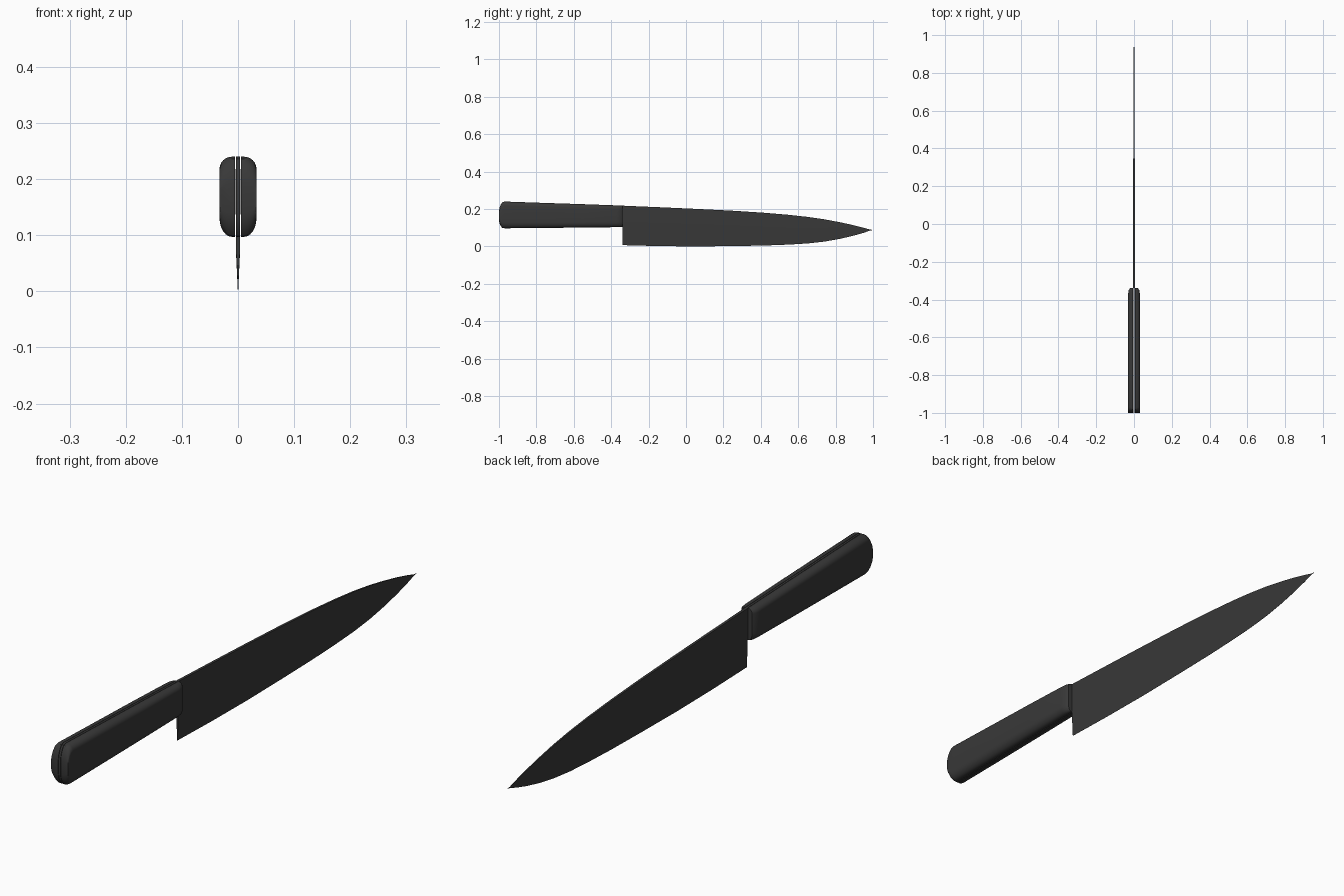
import bpy, bmesh, math

if "Cube" in bpy.data.objects:
    bpy.data.objects.remove(bpy.data.objects["Cube"])

dark = bpy.data.materials.new("dark_finish")
dark.diffuse_color = (0.04, 0.04, 0.04, 1)
dark.use_nodes = True
dark.node_tree.nodes["Principled BSDF"].inputs["Base Color"].default_value = dark.diffuse_color


def loft(name, rings, angle=30):
    """Skin a list of closed rings and cap both ends."""
    bm = bmesh.new()
    vs = [[bm.verts.new(p) for p in ring] for ring in rings]
    n = len(rings[0])
    for a, b in zip(vs, vs[1:]):
        for i in range(n):
            j = (i + 1) % n
            bm.faces.new((a[i], a[j], b[j], b[i]))
    bm.faces.new(vs[0])
    bm.faces.new(vs[-1])
    bmesh.ops.recalc_face_normals(bm, faces=bm.faces)
    me = bpy.data.meshes.new(name)
    bm.to_mesh(me)
    bm.free()
    me.materials.append(dark)
    ob = bpy.data.objects.new(name, me)
    bpy.context.collection.objects.link(ob)
    bpy.ops.object.select_all(action='DESELECT')
    ob.select_set(True)
    bpy.context.view_layer.objects.active = ob
    bpy.ops.object.shade_smooth_by_angle(angle=math.radians(angle))
    return ob


# Blade stations: y, edge z, spine z, half thickness
blade = [(-0.34, 0.007, 0.218, 0.0048), (-0.15, 0.002, 0.210, 0.0047),
         (0.05, 0.000, 0.201, 0.0045), (0.25, 0.002, 0.191, 0.0042),
         (0.42, 0.005, 0.180, 0.0038), (0.55, 0.010, 0.169, 0.0034),
         (0.65, 0.016, 0.158, 0.0030), (0.74, 0.026, 0.145, 0.0026),
         (0.82, 0.040, 0.130, 0.0022), (0.89, 0.056, 0.115, 0.0018),
         (0.95, 0.073, 0.100, 0.0012), (0.985, 0.085, 0.090, 0.0006),
         (1.0, 0.0875, 0.0885, 0.0002)]
rings = []
for y, lo, hi, t in blade:
    mid = lo + 0.3 * (hi - lo)
    rings.append([(t, y, hi), (t * 0.7, y, mid), (0.0003, y, lo),
                  (-0.0003, y, lo), (-t * 0.7, y, mid), (-t, y, hi)])
loft("blade", rings, 25)

# Handle stations: y, bottom z, top z, half width
handle = [(-1.0, 0.140, 0.190, 0.033), (-0.997, 0.124, 0.207, 0.033),
          (-0.990, 0.108, 0.225, 0.033), (-0.982, 0.099, 0.236, 0.033),
          (-0.970, 0.097, 0.240, 0.033), (-0.75, 0.099, 0.2325, 0.033),
          (-0.55, 0.101, 0.226, 0.0325), (-0.37, 0.103, 0.2195, 0.031),
          (-0.35, 0.1035, 0.219, 0.028), (-0.34, 0.105, 0.218, 0.021)]

# Full tang between the scales
loft("tang", [[(0.0035, y, lo), (0.0035, y, hi), (-0.0035, y, hi), (-0.0035, y, lo)]
              for y, lo, hi, w in handle])


# Half handle cross-section with rounded outer corners
def scale_ring(y, lo, hi, w, side):
    inner, k = 0.005, (hi - lo) / 0.143
    rx = (w - inner) * 0.8
    pts = [(inner, hi)]
    for i in range(7):
        a = math.pi / 2 * (1 - i / 6)
        pts.append((w - rx + rx * math.cos(a), hi - 0.022 * k * (1 - math.sin(a))))
    for i in range(7):
        a = math.pi / 2 * i / 6
        pts.append((w - rx + rx * math.cos(a), lo + 0.034 * k * (1 - math.sin(a))))
    pts.append((inner, lo))
    return [(side * x, y, z) for x, z in pts]


for side, label in ((1, "right"), (-1, "left")):
    loft("handle_scale_" + label, [scale_ring(*s, side) for s in handle], 35)
